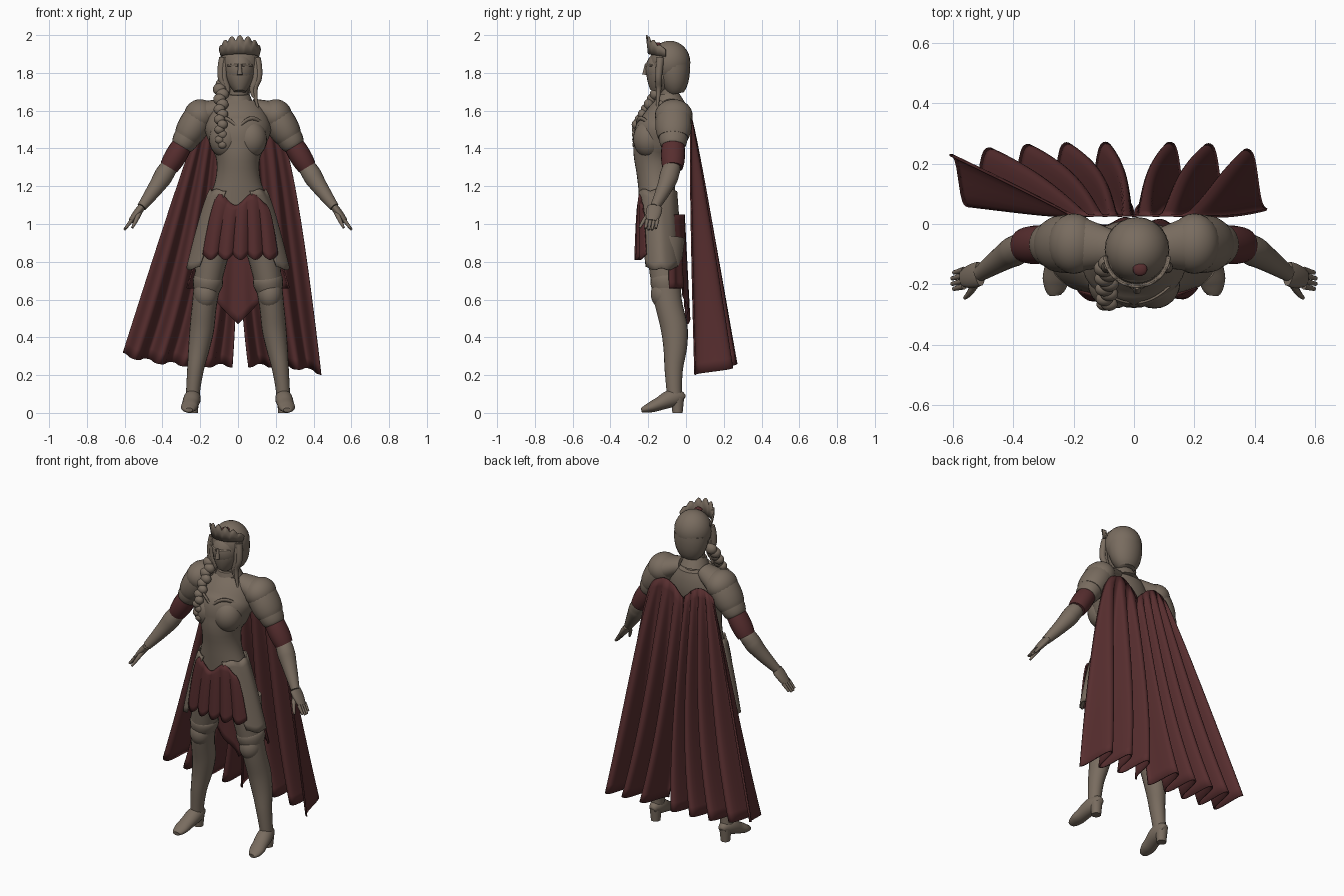
import bpy, bmesh, math
from math import sin, cos, pi
from mathutils import Vector

if "Cube" in bpy.data.objects:
    bpy.data.objects.remove(bpy.data.objects["Cube"])


def material(name, red, green, blue):
    colour = (red, green, blue, 1)
    mat = bpy.data.materials.new(name)
    mat.use_nodes = True
    mat.diffuse_color = colour
    mat.node_tree.nodes["Principled BSDF"].inputs["Base Color"].default_value = colour
    return mat


TAUPE = material("taupe", .19, .15, .115)
RED = material("dark red", .095, .027, .028)


def mix(start, end, t):
    return start + (end - start) * t


def finish(name, bm, mat):
    bmesh.ops.recalc_face_normals(bm, faces=bm.faces)
    mesh = bpy.data.meshes.new(name)
    bm.to_mesh(mesh)
    bm.free()
    mesh.materials.append(mat)
    part = bpy.data.objects.new(name, mesh)
    bpy.context.collection.objects.link(part)
    bpy.ops.object.select_all(action="DESELECT")
    part.select_set(True)
    bpy.context.view_layer.objects.active = part
    bpy.ops.object.shade_smooth_by_angle(angle=math.radians(50))
    return part


def smooth_path(points, steps=6):
    padded = [points[0], *points, points[-1]]
    path = []
    for before, start, end, after in zip(padded, padded[1:], padded[2:], padded[3:]):
        for k in range(steps):
            t = k / steps
            # Ease between straight continuations of the neighbouring spans
            leaving = start + (end - before) * (t / 2)
            arriving = end - (after - start) * ((1 - t) / 2)
            path.append(leaving.lerp(arriving, t * t * (3 - 2 * t)))
    return path + [points[-1]]


def chain(name, points, radii, depths=None, stretch=1, mat=TAUPE, sides=20):
    """Smooth tube through points, with its own width and front-to-back depth at each."""
    depths = depths or [r * stretch for r in radii]
    path = smooth_path([Vector(p) for p in points])
    sizes = smooth_path([Vector(pair) for pair in zip(radii, depths)])
    bm = bmesh.new()
    rings = []
    for i, (centre, (width, depth)) in enumerate(zip(path, sizes)):
        along = (path[min(i + 1, len(path) - 1)] - path[max(i - 1, 0)]).normalized()
        across = along.cross(Vector((0, 0, 1) if abs(along.y) > .8 else (0, 1, 0))).normalized()
        up = across.cross(along)
        turns = [2 * pi * k / sides for k in range(sides)]
        rings.append([bm.verts.new(centre + across * width * cos(a) + up * depth * sin(a)) for a in turns])
    for ring, following in zip(rings, rings[1:]):
        for k in range(sides):
            bm.faces.new((ring[k - 1], ring[k], following[k], following[k - 1]))
    bm.faces.new(rings[0])
    bm.faces.new(rings[-1])
    return finish(name, bm, mat)


def sheet(name, shape, columns, rows, mat=TAUPE):
    """Thin cloth or plate from a rule in u (across) and v (down)."""
    bm = bmesh.new()
    grid = [[bm.verts.new(shape(i / columns, j / rows)) for j in range(rows + 1)] for i in range(columns + 1)]
    for column, following in zip(grid, grid[1:]):
        for j in range(rows):
            bm.faces.new((column[j], following[j], following[j + 1], column[j + 1]))
    solid = finish(name, bm, mat).modifiers.new("thickness", "SOLIDIFY")
    solid.thickness = .008
    solid.offset = 0


def ball(name, centre, size, mat=TAUPE):
    bm = bmesh.new()
    bmesh.ops.create_uvsphere(bm, u_segments=24, v_segments=16, radius=1)
    bmesh.ops.scale(bm, vec=size, verts=bm.verts)
    bmesh.ops.translate(bm, vec=centre, verts=bm.verts)
    finish(name, bm, mat)


# Torso, neck and collar
chain("torso", [(0, -.12, .84), (0, -.13, 1), (0, -.16, 1.26), (0, -.145, 1.42), (0, -.11, 1.53), (0, -.08, 1.64)],
      radii=[.19, .2, .115, .15, .17, .11], depths=[.09, .1, .1, .135, .13, .08], sides=32)
chain("neck", [(0, -.08, 1.6), (0, -.1, 1.76)], [.06, .05])
chain("collar", [(0, -.09, 1.63), (0, -.1, 1.69)], [.085, .06])

# Head, face and hair
HEAD = Vector((.01, -.12, 1.82))
ball("face", HEAD, (.08, .095, .1))
chain("jaw", [HEAD, HEAD + Vector((0, -.015, -.06)), HEAD + Vector((0, -.03, -.12))], [.078, .068, .03],
      depths=[.09, .075, .04])
chain("nose", [HEAD + Vector((0, -.09, .03)), HEAD + Vector((0, -.098, -.03))], [.007, .014])
ball("hair", HEAD + Vector((0, .035, .035)), (.107, .108, .115))
chain("nape_hair", [HEAD + Vector((0, .05, .02)), HEAD + Vector((0, .06, -.07)), HEAD + Vector((0, .07, -.13))],
      [.103, .09, .05], depths=[.092, .075, .04])

# Braid hanging over the right side of the chest
for k in range(13):
    t = k / 12
    wobble = .008 * (-1) ** k
    ball(f"braid_{k + 1}", (wobble - .09, mix(-.13, -.265, min(1, 1.5 * t)), mix(1.74, 1.42, t)),
         Vector((.033, .027, .03)) * mix(1.1, .7, t))


# Tiara with a row of points rising at the front
def tiara(u, v):
    a = mix(-1.5, 1.5, u)
    tip = abs(sin(7 * pi * u))
    radius = .098 + .01 * v
    return HEAD + Vector((radius * sin(a), .02 - radius * cos(a),
                          .065 + (.015 + v * (.035 + .03 * tip)) * cos(a) + .035 * v))


sheet("tiara", tiara, 56, 2)
ball("tiara_jewel", HEAD + Vector((.01, -.03, .13)), (.024, .022, .012), RED)


def breastplate_rim(u, v):
    x = mix(-.15, .15, u)
    return (x, -.262 + 4 * x * x, 1.52 + .05 * abs(sin(2 * u * pi - pi)) - .02 * v)


sheet("breastplate_rim", breastplate_rim, 24, 1)

# Joints of the left limbs; the right ones are mirrored
JOINTS = [(.2, -.065, 1.575), (.36, -.07, 1.31), (.43, -.11, 1.2), (.51, -.165, 1.09), (.605, -.19, .965),
          (.12, -.11, .92), (.17, -.1, .63), (.193, -.06, .43), (.225, -.065, .23), (.24, -.06, .08), (.26, -.2, .025)]


def build_side(name, s):
    def place(x, y, z):
        return Vector((s * x, y, z))

    shoulder, elbow, forearm, wrist, fingertip, hip, knee, calf, shin, ankle, toe = [place(*j) for j in JOINTS]

    # Brow and loose locks
    chain(name + "_brow", [HEAD + place(.01, -.09, .02), HEAD + place(.065, -.06, .02)], [.008, .005])
    for k in range(2):
        root = HEAD + place(.09 - .015 * k, -.015, .06)
        chain(f"{name}_lock_{k + 1}", [root, root + place(.01, -.01, -.1), root + place(-.01, -.01, -.17),
                                       root + place(.01, -.02, .06 * k - .28)], [.02, .018, .014, .004])

    # Bust and layered shoulder armour
    ball(name + "_bust", place(.068, -.195, 1.45), (.085, .085, .1))
    chain(name + "_collar_plate", [place(.07, -.08, 1.62), shoulder], [.045, .075], stretch=1.3)
    ball(name + "_pauldron_top", shoulder, (.085, .1, .085))
    chain(name + "_pauldron_plate", [shoulder.lerp(elbow, t) for t in (0, .25, .45)], [.08, .083, .07], stretch=1.15)
    chain(name + "_pauldron_edge", [shoulder.lerp(elbow, t) for t in (.3, .5, .62)], [.07, .068, .056], stretch=1.1)

    # Arm, sleeve, gauntlet and hand
    chain(name + "_upper_arm", [shoulder, elbow], [.055, .045], stretch=1.1)
    chain(name + "_sleeve", [shoulder.lerp(elbow, t) for t in (.55, .8, 1.04)], [.052, .058, .05],
          stretch=1.1, mat=RED)
    chain(name + "_forearm", [elbow, elbow.lerp(forearm, .4), forearm, wrist], [.042, .05, .043, .025])
    chain(name + "_palm", [wrist, wrist.lerp(fingertip, .3), wrist.lerp(fingertip, .6)], [.02, .02, .014], stretch=2)
    for k in range(4):
        offset = Vector((0, .027 - .018 * k, 0))
        reach = 1 - .06 * abs(k - 1.5)
        chain(f"{name}_finger_{k + 1}", [wrist.lerp(fingertip, .55) + offset,
                                         wrist.lerp(fingertip, reach) + offset], [.011, .007], sides=8)
    chain(name + "_thumb", [wrist, wrist + place(.025, -.05, -.06), wrist + place(.05, -.08, -.11)],
          [.015, .012, .006], sides=8)

    # Leg with boot cuff, knee plate and heeled foot
    chain(name + "_leg", [hip, knee, calf, shin, ankle], [.095, .068, .064, .044, .036], stretch=1.1)
    chain(name + "_boot_cuff", [hip.lerp(knee, t) for t in (.7, .8, .95)], [.075, .08, .068], stretch=1.08)
    ball(name + "_knee_plate", knee + place(0, -.02, 0), (.063, .066, .08))
    chain(name + "_foot", [ankle + place(0, .045, -.01), ankle, ankle.lerp(toe, .6), toe, toe + place(0, -.035, -.01)],
          [.02, .042, .044, .04, .02], depths=[.02, .045, .035, .024, .012])
    chain(name + "_heel", [ankle + place(0, .015, 0), place(ankle.x * s, -.045, 0)], [.035, .027])

    # Coat panel wrapped round the hip, swept open at the front
    def coat_panel(u, v):
        a = mix(.45 + .4 * v, 2.7, u)
        return place(mix(.145, .27, v ** .8) * sin(a), mix(-.15, -.13, v) - mix(.11, .122, v) * cos(a),
                     mix(1.18, .79 - .03 * sin(a), v) + .006 * sin(9 * a))

    sheet(name + "_coat_panel", coat_panel, 28, 12)

    # Half of the cape, whose rounded pleats open downward
    left = s > 0
    lobes, inner, outer, bend, lift = (3, .055, .44, .65, -.04) if left else (4.5, .03, .61, .95, .06)

    def cape(u, v):
        wave = math.tanh(-1.5 * cos(2 * pi * u * lobes))
        spread = mix(v ** 3, v ** bend, u)
        top = 1.47 + .1 * sin(pi / 2 * min(1.5 * u, 1)) - .05 * u ** 4
        return place(mix(.21 * u, mix(inner, outer, u), spread),
                     .028 + .15 * v + .1 * wave * v ** .8 - .04 * v * u ** 3,
                     mix(top, .25 + lift * u ** 3 + .01 * wave, v))

    sheet(name + "_cape", cape, 90, 24, RED)


build_side("left", 1)
build_side("right", -1)


# Pleated cloth hanging at the front
def front_cloth(u, v):
    pleat = abs(sin(5 * pi * u))
    x = mix(mix(-.1, .15, u), mix(-.185, .21, u), v ** .6)
    return (x, .9 * x * x - .25 - .02 * pleat * v ** .5, mix(1.13 + .03 * cos(9 * u), .84 - .03 * pleat, v))


sheet("front_cloth", front_cloth, 60, 10, RED)


# Underskirt round the back, pointed at the middle
def underskirt(u, v):
    a = mix(1.75, 2 * pi - 1.75, u)
    low = .66 - .19 * max(0, 1 - 4 * abs(u - .5))
    depth = .1 + v * (.02 + .01 * sin(14 * a))
    return (mix(.16, .275, v) * sin(a), -.11 - depth * cos(a), mix(1.05, low, v))


sheet("underskirt", underskirt, 64, 12, RED)
